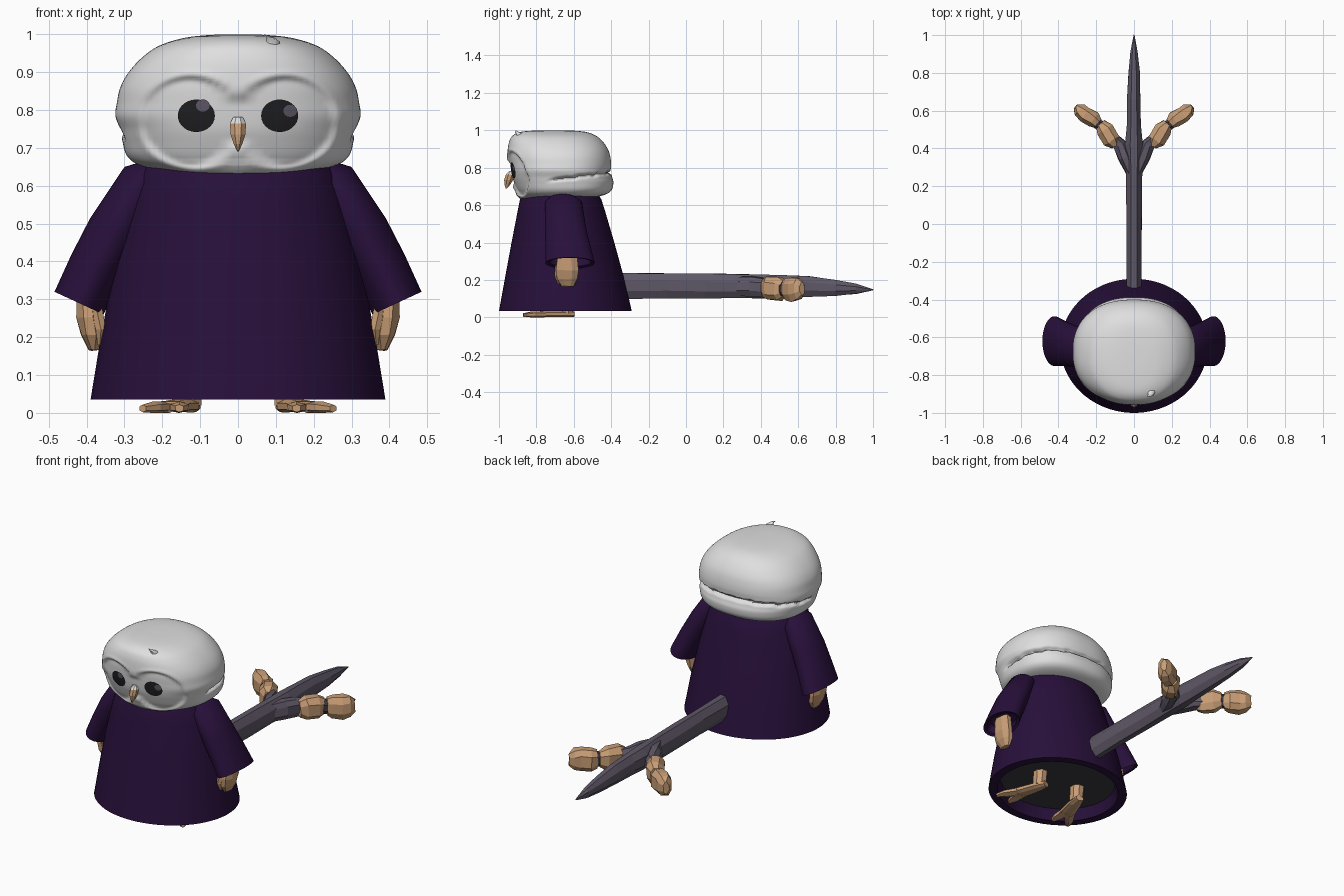
import bpy, bmesh, math, random
from mathutils import Vector as V
from mathutils.bvhtree import BVHTree

if "Cube" in bpy.data.objects:
    bpy.data.objects.remove(bpy.data.objects["Cube"])

random.seed(4)


def mat(name, *c):
    m = bpy.data.materials.new(name)
    m.diffuse_color = (*c, 1)
    m.use_nodes = True
    m.node_tree.nodes["Principled BSDF"].inputs["Base Color"].default_value = m.diffuse_color
    return m


WHITE = mat("feather_white", .74, .74, .74)
PURPLE = mat("robe_purple", .021, .005, .043)
TAN = mat("skin_tan", .58, .34, .18)
GREY = mat("tail_grey", .115, .097, .135)
DARK = mat("lining_dark", .045, .04, .05)
BLACK = mat("eye_black", .014, .014, .016)


def finish(bm, name, mats, smooth, mirror):
    bmesh.ops.recalc_face_normals(bm, faces=bm.faces)
    me = bpy.data.meshes.new(name)
    bm.to_mesh(me)
    bm.free()
    ob = bpy.data.objects.new(name, me)
    bpy.context.collection.objects.link(ob)
    for m in mats:
        me.materials.append(m)
    if mirror:
        ob.modifiers.new("mirror", 'MIRROR').use_clip = False
    if smooth:
        bpy.ops.object.select_all(action='DESELECT')
        ob.select_set(True)
        bpy.context.view_layer.objects.active = ob
        bpy.ops.object.shade_smooth_by_angle(angle=math.radians(50))
    return ob


def loft(name, rings, mats, n=8, e=2.0, smooth=False, mirror=False,
         jitter=0, rule=None, shape=None):
    """Skin a list of rings (centre, u half-axis, v half-axis)."""
    bm = bmesh.new()
    rows = []
    for c, u, v in rings:
        row = []
        for i in range(n):
            a = 2 * math.pi * (i + .5) / n
            s, t = [math.copysign(abs(f) ** (2 / e), f) for f in (math.cos(a), math.sin(a))]
            p = V(c) + V(u) * s + V(v) * t
            p += V(random.uniform(-jitter, jitter) for _ in range(3))
            row.append(bm.verts.new(shape(p) if shape else p))
        rows.append(row)
    for a, b in zip(rows, rows[1:]):
        for i in range(n):
            j = (i + 1) % n
            bm.faces.new((a[i], a[j], b[j], b[i]))
    bm.faces.new(rows[0])
    bm.faces.new(rows[-1])
    bm.normal_update()
    if rule:
        for f in bm.faces:
            f.material_index = rule(f.calc_center_median())
    return finish(bm, name, mats, smooth, mirror)


def level(z, hx, y0, y1):
    """Horizontal ring from half width and front/back limits."""
    return (0, (y0 + y1) / 2, z), (hx, 0, 0), (0, (y1 - y0) / 2, 0)


def smooth_table(rows, steps):
    """Catmull-Rom interpolation of table rows."""
    out = []
    for i in range(len(rows) - 1):
        a, b, c, d = (rows[max(0, min(len(rows) - 1, i + k))] for k in (-1, 0, 1, 2))
        for s in range(steps):
            t = s / steps
            out.append([.5 * (2 * q + (r - p) * t + (2 * p - 5 * q + 4 * r - w) * t * t
                              + (3 * q - p - 3 * r + w) * t ** 3)
                        for p, q, r, w in zip(a, b, c, d)])
    return out + [rows[-1]]


# robe with hem thickness and dark underside
robe = [(.10, .325, -.935, -.355), (.035, .34, -.955, -.335), (.035, .39, -1.0, -.29),
        (.2, .363, -.97, -.328), (.4, .325, -.933, -.383), (.56, .285, -.902, -.43),
        (.63, .262, -.888, -.452), (.67, .235, -.87, -.475)]
loft("robe", [level(*r) for r in robe], [PURPLE, DARK], 64, smooth=True,
     rule=lambda c: 1 if .09 < c.z < .11 and abs(c.x) < .05 and abs(c.y + .645) < .05 else 0)

# flared sleeves
loft("sleeves", [
    ((.22, -.66, .645), (.03, 0, .02), (0, .06, 0)),
    ((.25, -.655, .61), (.05, 0, .04), (0, .10, 0)),
    ((.325, -.645, .48), (.066, 0, .034), (0, .11, 0)),
    ((.375, -.632, .385), (.066, 0, .032), (0, .12, 0)),
    ((.42, -.62, .29), (.065, 0, .03), (0, .132, 0)),
    ((.418, -.62, .295), (.05, 0, .023), (0, .112, 0)),
    ((.40, -.62, .335), (.045, 0, .02), (0, .10, 0))],
    [PURPLE], 40, smooth=True, mirror=True)

# faceted hands and thumbs
loft("hands", [
    ((.40, -.635, .34), (.028, 0, 0), (0, .055, 0)),
    ((.395, -.635, .25), (.032, 0, 0), (0, .066, 0)),
    ((.388, -.635, .205), (.03, 0, 0), (0, .06, 0)),
    ((.382, -.632, .165), (.014, 0, 0), (0, .035, 0))],
    [TAN], 8, jitter=.003, mirror=True)
loft("thumbs", [
    ((.375, -.68, .28), (.018, 0, 0), (0, .02, 0)),
    ((.362, -.685, .22), (.016, 0, 0), (0, .018, 0)),
    ((.365, -.675, .18), (.007, 0, 0), (0, .01, 0))],
    [TAN], 6, mirror=True)


# head: rounded block with facial disc and a ragged groove at the back
def head_shape(p):
    if p.y < -.68:
        d = math.hypot((abs(p.x) - .125) / .13, (p.z - .77) / .115)
        k = max(0, min(1, (1.08 - d) / .16))
        k = k * k * (3 - 2 * k)
        rim = math.exp(-((d - 1.1) / .07) ** 2)
        p.y += .014 * k - .003 * rim
    ang = math.atan2(p.y + .67, p.x)
    zc = .735 + .13 * (p.y + .7) + .005 * math.sin(23 * ang) * math.sin(7 * ang)
    w = max(0, min(1, (p.y + .74) / .06))
    g = .07 * w * math.exp(-((p.z - zc) / .008) ** 2)
    p.x *= 1 - g
    p.y += -(p.y + .67) * g
    if p.z < .67 and p.y < -.7:            # chin dips in the middle
        p.z -= .012 * max(0, 1 - abs(p.x) / .2)
    return p


head_rows = [(.635, .19, -.875, -.52), (.655, .262, -.898, -.435), (.68, .294, -.915, -.398),
             (.72, .306, -.932, -.388), (.75, .312, -.942, -.395), (.785, .324, -.948, -.402),
             (.82, .32, -.952, -.40), (.86, .311, -.955, -.405), (.90, .289, -.953, -.418),
             (.94, .252, -.945, -.445), (.97, .208, -.928, -.48), (.99, .145, -.89, -.53),
             (.998, .08, -.82, -.60), (1.0, .02, -.72, -.68)]
head = loft("owl_head", [level(*r) for r in smooth_table(head_rows, 6)], [WHITE],
            112, e=2.3, smooth=True, shape=head_shape)

# crest tuft
loft("crest_tuft", [
    ((.085, -.875, .965), (.03, 0, 0), (0, .03, 0)),
    ((.092, -.892, .982), (.018, 0, 0), (0, .018, 0)),
    ((.085, -.905, .992), (.01, 0, 0), (0, .009, 0)),
    ((.07, -.91, .999), (.002, 0, 0), (0, .002, 0))], [WHITE], 10, smooth=True)

# eyes: thin plates laid on the face
hb = bmesh.new()
hb.from_mesh(head.data)
tree = BVHTree.FromBMesh(hb)


def plate(name, x, z, rx, rz, lift, m):
    bm = bmesh.new()
    n = 28

    def put(px, pz):
        hit = tree.ray_cast(V((px, -2, pz)), V((0, 1, 0)))[0]
        return bm.verts.new((px, hit.y - lift, pz))
    mid = put(x, z)
    rows = [[put(x + rx * k / 4 * math.cos(2 * math.pi * i / n),
                 z + rz * k / 4 * math.sin(2 * math.pi * i / n)) for i in range(n)]
            for k in (1, 2, 3, 4)]
    for i in range(n):
        j = (i + 1) % n
        bm.faces.new((mid, rows[0][i], rows[0][j]))
        for a, b in zip(rows, rows[1:]):
            bm.faces.new((a[i], b[i], b[j], a[j]))
    ob = finish(bm, name, [m], True, False)
    if ob.data.polygons[0].normal.y > 0:
        ob.data.flip_normals()


for side, s, hx, hz in (("left", -1, -.093, .812), ("right", 1, .138, .798)):
    plate(side + "_eye", s * .11, .785, .049, .043, .004, BLACK)
    plate(side + "_eye_glint", hx, hz, .018, .016, .006, GREY)

# beak with white feathered top
loft("beak", [
    ((0, -.932, .782), (.013, 0, 0), (0, .016, 0)),
    ((0, -.94, .764), (.023, 0, 0), (0, .025, 0)),
    ((0, -.948, .735), (.021, 0, 0), (0, .026, 0)),
    ((0, -.955, .71), (.012, 0, 0), (0, .017, 0)),
    ((0, -.96, .69), (.002, 0, 0), (0, .004, 0))],
    [TAN, WHITE], 8, rule=lambda c: int(c.z > .765))

# tail shaft tapering to a point
tail = [(-.37, .04, .167, .07), (-.1, .04, .168, .067), (.1, .041, .167, .067),
        (.28, .043, .167, .065), (.42, .048, .166, .064), (.52, .037, .166, .06),
        (.66, .036, .164, .056), (.8, .031, .158, .043), (.91, .02, .152, .027),
        (1.0, .002, .147, .003)]
loft("tail_shaft", [((0, y, z), (hx * 1.06, 0, 0), (0, 0, hz * 1.06)) for y, hx, z, hz in tail],
     [GREY], 8, jitter=.002)


def limb(name, pts, m, n=8, jitter=.004):
    """Mirrored limb in the xy plane: points are x, y, z, half width, half height."""
    rings = []
    for i, (x, y, z, w, h) in enumerate(pts):
        a, b = pts[max(0, i - 1)], pts[min(len(pts) - 1, i + 1)]
        d = V((b[0] - a[0], b[1] - a[1], 0)).normalized()
        rings.append(((x, y, z), (d.y * w, -d.x * w, 0), (0, 0, h)))
    loft(name, rings, [m], n, e=2.4, jitter=jitter, mirror=True)


# tail branches and knuckled claws
limb("tail_branches", [(.01, .26, .165, .025, .05), (.045, .35, .165, .038, .055),
                       (.075, .42, .16, .035, .05), (.12, .47, .155, .025, .04)], GREY)
limb("inner_knuckles", [(.10, .41, .155, .024, .045), (.118, .44, .155, .047, .066),
                        (.155, .50, .153, .05, .068), (.18, .53, .153, .028, .045)], TAN)
limb("claw_joints", [(.16, .505, .152, .03, .04), (.225, .555, .152, .03, .04)], DARK, 8, 0)
limb("outer_knuckles", [(.193, .53, .15, .03, .05), (.215, .55, .15, .045, .066),
                        (.262, .578, .15, .046, .068), (.29, .605, .152, .038, .06),
                        (.307, .62, .153, .015, .035)], TAN)

# feet: sole, toes and ankle
limb("feet", [(.12, -.60, .018, .022, .016), (.135, -.66, .018, .036, .018),
              (.16, -.74, .018, .042, .018), (.18, -.80, .016, .05, .015)], TAN, 8, .001)
limb("outer_toes", [(.185, -.76, .016, .03, .016), (.225, -.82, .015, .027, .015),
                    (.252, -.86, .012, .012, .01)], TAN, 6, .001)
limb("inner_toes", [(.155, -.76, .016, .03, .016), (.155, -.83, .015, .026, .015),
                    (.155, -.87, .012, .012, .01)], TAN, 6, .001)
loft("ankles", [((.13, -.645, .02), (.036, 0, 0), (0, .04, 0)),
                ((.13, -.635, .11), (.04, 0, 0), (0, .042, 0))], [TAN], 8, mirror=True)
